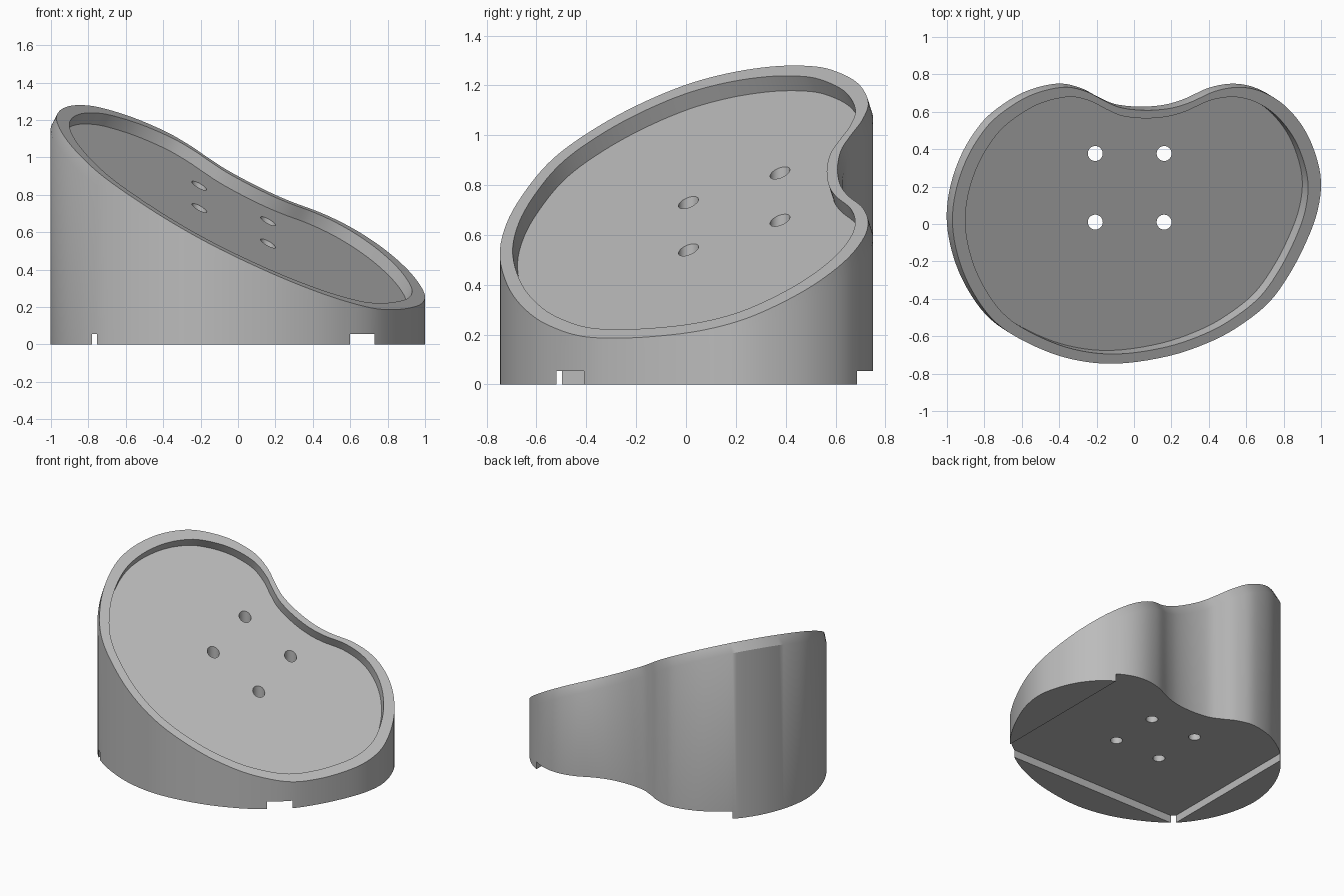
import bpy
import bmesh
from mathutils import Vector

if "Cube" in bpy.data.objects:
    bpy.data.objects.remove(bpy.data.objects["Cube"], do_unlink=True)

RIM = 0.07                                     # rim height, square to the slope
NORMAL = Vector((0.516, -0.324, 1)).normalized()
SHIFT = NORMAL * RIM
CENTRE = Vector((0.015, -0.01))

# kidney outline of the rim, seen from above
OUTLINE = [(-.97, -.01), (-.955, .165), (-.9, .335), (-.82, .475), (-.725, .58),
           (-.56, .685), (-.384, .731), (-.26, .71), (-.16, .66), (-.07, .622),
           (.06, .608), (.19, .618), (.3, .65), (.434, .71), (.567, .731),
           (.69, .705), (.81, .63), (.912, .505), (.976, .355), (1, .21),
           (.976, .05), (.912, -.115), (.83, -.27), (.73, -.41), (.6, -.52),
           (.43, -.62), (.19, -.705), (-.1, -.747), (-.345, -.72), (-.56, -.64),
           (-.735, -.53), (-.855, -.375), (-.933, -.2)]


def closed_spline(points, steps):
    pts = [Vector(p) for p in points]
    n, out = len(pts), []
    for i in range(n):
        a, b, c, d = (pts[(i + k) % n] for k in (-1, 0, 1, 2))
        for s in range(steps):
            t = s / steps
            out.append(b + (c - a) * t / 2 + (a * 2 - b * 5 + c * 4 - d) * t * t / 2
                       + (b * 3 - a - c * 3 + d) * t ** 3 / 2)
    return out


def floor_z(p):
    return 0.62 - 0.516 * p.x + 0.324 * p.y


def on_top(p):
    return Vector((p.x, p.y, floor_z(p) + RIM / NORMAL.z))


def cut(target, cutter):
    cutter.hide_render = True
    mod = target.modifiers.new("cut", 'BOOLEAN')
    mod.operation, mod.solver, mod.object = 'DIFFERENCE', 'EXACT', cutter
    bpy.context.view_layer.objects.active = target
    bpy.ops.object.modifier_apply(modifier=mod.name)
    bpy.data.objects.remove(cutter, do_unlink=True)


# rings from the base, up the wall, over the rim and down to the dish floor
curve = closed_spline(OUTLINE, 5)
base, wall, rim_out, rim_in, floor = [], [], [], [], []
for i, p in enumerate(curve):
    along = curve[(i + 1) % len(curve)] - curve[i - 1]
    outward = Vector((-along.y, along.x))
    leans_out = outward.dot(SHIFT.xy) > 0
    top = on_top(p)
    foot = top - SHIFT
    edge = top.xy if leans_out else foot.xy
    base.append(Vector((edge.x, edge.y, 0)))
    wall.append(Vector((edge.x, edge.y, foot.z)))
    rim_out.append(top)
    inner = on_top(CENTRE + (p - CENTRE) * 0.93)
    rim_in.append(inner)
    floor.append(inner - SHIFT)

bm = bmesh.new()
rings = [[bm.verts.new(v) for v in ring]
         for ring in (base, wall, rim_out, rim_in, floor)]
for low, high in zip(rings, rings[1:]):
    for i in range(len(low)):
        bm.faces.new((low[i - 1], low[i], high[i], high[i - 1]))
bm.faces.new(rings[0])
bm.faces.new(rings[-1])
bmesh.ops.recalc_face_normals(bm, faces=bm.faces)
mesh = bpy.data.meshes.new("sloped_dish")
bm.to_mesh(mesh)
bm.free()
dish = bpy.data.objects.new("sloped_dish", mesh)
bpy.context.collection.objects.link(dish)

# shallow recess under the base, open at the back
x0, x1, y0, y1, z0, z1 = -0.78, 0.73, -0.52, 1, -0.1, 0.055
bpy.ops.mesh.primitive_cube_add(size=1, location=((x0 + x1) / 2, (y0 + y1) / 2, (z0 + z1) / 2))
recess = bpy.context.object
recess.name = "recess_cutter"
recess.scale = (x1 - x0, y1 - y0, z1 - z0)
cut(dish, recess)

# four vertical through holes
for x in (-0.207, 0.161):
    for y in (0.01, 0.377):
        bpy.ops.mesh.primitive_cylinder_add(vertices=32, radius=0.04, depth=4, location=(x, y, 0))
        bpy.context.object.name = "hole_cutter"
        cut(dish, bpy.context.object)

# plain grey finish
grey = bpy.data.materials.new("plain_grey")
grey.use_nodes = True
colour = (0.5, 0.5, 0.5, 1)
grey.diffuse_color = colour
grey.node_tree.nodes["Principled BSDF"].inputs["Base Color"].default_value = colour
dish.data.materials.clear()
dish.data.materials.append(grey)

bpy.ops.object.select_all(action='DESELECT')
dish.select_set(True)
bpy.context.view_layer.objects.active = dish
bpy.ops.object.shade_smooth_by_angle()
